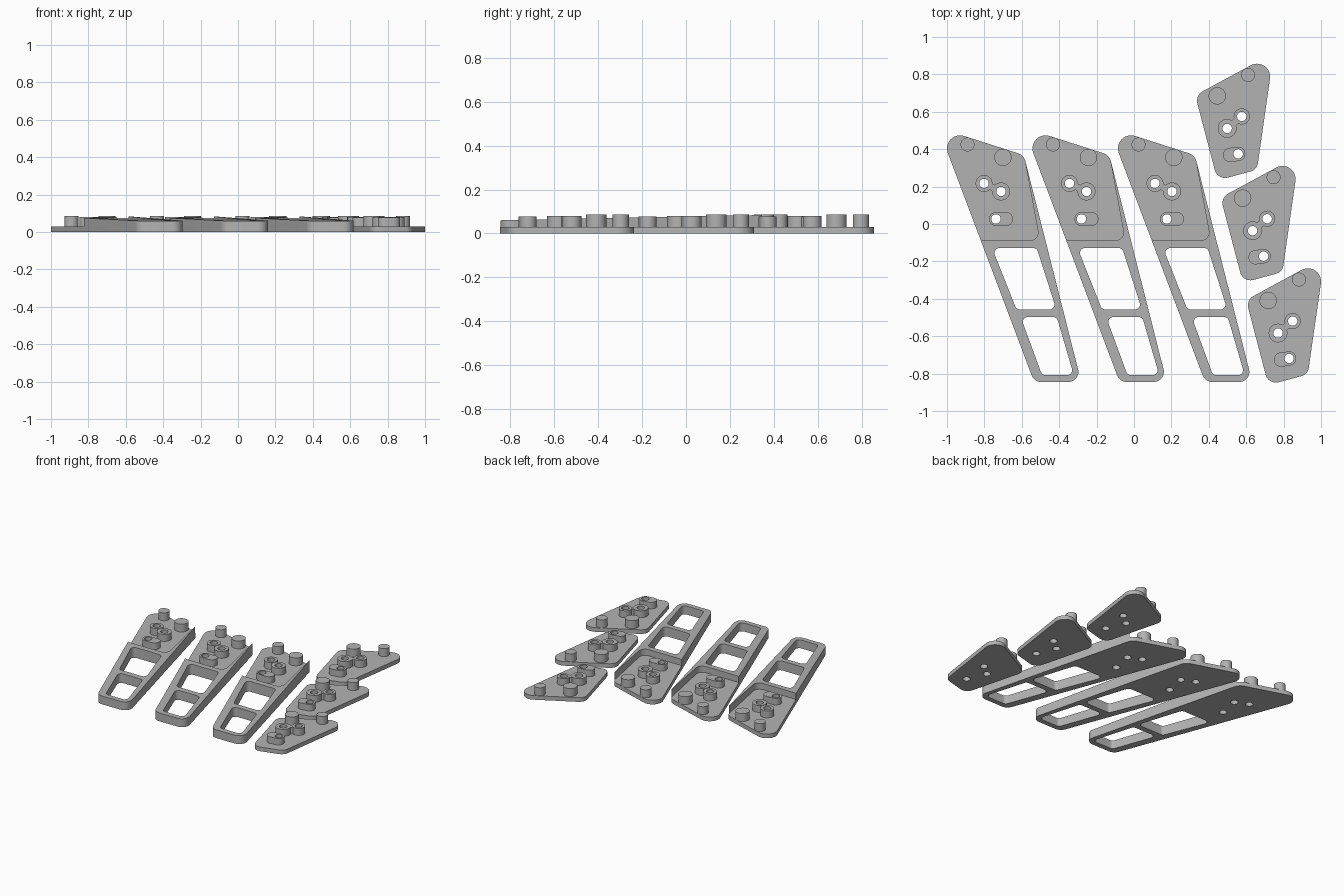
import bpy, bmesh, math
from mathutils import Vector
from mathutils.geometry import convex_hull_2d

if "Cube" in bpy.data.objects:
    bpy.data.objects.remove(bpy.data.objects["Cube"])

grey = bpy.data.materials.new("light_grey")
grey.use_nodes = True
grey.diffuse_color = (0.45, 0.45, 0.45, 1)
grey.node_tree.nodes["Principled BSDF"].inputs["Base Color"].default_value = grey.diffuse_color

FLOOR, RING_TOP, SLOT_TOP, PEG_TOP = 0.03, 0.08, 0.077, 0.087
HOLE = 0.025


def prism(name, circles, low, high, slope=0.0, y0=0.0):
    """Extrude the rounded outline wrapped around (x, y, radius) circles."""
    pts = [Vector((x + r * math.cos(a), y + r * math.sin(a)))
           for x, y, r in circles
           for a in (i * math.tau / 40 for i in range(40))]
    ring = [pts[i] for i in convex_hull_2d(pts)]
    bm = bmesh.new()
    bottom = [bm.verts.new((p.x, p.y, low)) for p in ring]
    top = [bm.verts.new((p.x, p.y, high + slope * (p.y - y0))) for p in ring]
    bm.faces.new(bottom)
    bm.faces.new(top)
    for i in range(len(ring)):
        j = (i + 1) % len(ring)
        bm.faces.new((bottom[i], bottom[j], top[j], top[i]))
    bmesh.ops.recalc_face_normals(bm, faces=bm.faces)
    mesh = bpy.data.meshes.new(name)
    bm.to_mesh(mesh)
    bm.free()
    mesh.materials.append(grey)
    obj = bpy.data.objects.new(name, mesh)
    bpy.context.collection.objects.link(obj)
    return obj


def combine(body, tool, operation):
    """Apply one boolean step and discard the tool."""
    mod = body.modifiers.new("step", "BOOLEAN")
    mod.operation, mod.solver, mod.object = operation, "EXACT", tool
    graph = bpy.context.evaluated_depsgraph_get()
    mesh = bpy.data.meshes.new_from_object(body.evaluated_get(graph))
    body.modifiers.clear()
    body.data = mesh
    bpy.data.objects.remove(tool)


def fittings(body, pegs, rings, slot):
    """Solid pegs, two bridged ring bosses and a slot boss, then the through holes."""
    for peg in pegs:
        combine(body, prism("peg", [peg], 0.01, PEG_TOP), "UNION")
    for ring in rings:
        combine(body, prism("ring", [ring], 0.01, RING_TOP), "UNION")
    bridge = [(x, y, 0.018) for x, y, r in rings]
    combine(body, prism("bridge", bridge, 0.01, SLOT_TOP), "UNION")
    combine(body, prism("slot", slot, 0.01, SLOT_TOP), "UNION")
    for x, y, r in rings + slot[:1]:
        combine(body, prism("hole", [(x, y, HOLE)], -0.1, 0.2), "DIFFERENCE")


def finish(body, name, count, step):
    """Smooth the round walls and lay out the repeats."""
    bpy.ops.object.select_all(action="DESELECT")
    body.select_set(True)
    bpy.context.view_layer.objects.active = body
    bpy.ops.object.shade_smooth_by_angle(angle=math.radians(30))
    body.name = name + "_1"
    for i in range(1, count):
        copy = body.copy()
        copy.name = f"{name}_{i + 1}"
        copy.location = Vector(step) * i
        bpy.context.collection.objects.link(copy)


# Handle: long wedge with a recessed seat and two windows
handle = prism("handle", [(-.93, .404, .07), (-.642, .318, .064),
                          (-.35, -.791, .053), (-.495, -.789, .056)],
               0, 0.06, slope=0.02, y0=-.845)
seat = [(-.957, .425, .096), (-.668, .356, .08), (-.556, -.045, .043), (-.797, -.045, .043)]
combine(handle, prism("seat", seat, FLOOR, 0.2), "DIFFERENCE")
upper = [(-.719, -.155), (-.54, -.155), (-.452, -.43), (-.61, -.43)]
lower = [(-.567, -.524), (-.433, -.524), (-.358, -.781), (-.473, -.781)]
for window in (upper, lower):
    cutter = prism("window", [(x, y, .027) for x, y in window], -0.1, 0.2)
    combine(handle, cutter, "DIFFERENCE")
fittings(handle,
         pegs=[(-.89, .425, .037), (-.701, .356, .046)],
         rings=[(-.802, .217, .045), (-.711, .174, .048)],
         slot=[(-.738, .027, .037), (-.684, .027, .037)])
finish(handle, "handle", 3, (.457, 0, 0))

# Cover plate: flat mating piece
cover = prism("cover_plate", [(.93, -.307, .07), (.882, -.762, .053),
                              (.759, -.791, .057), (.668, -.436, .059)], 0, FLOOR)
fittings(cover,
         pegs=[(.882, -.297, .037), (.717, -.409, .046)],
         rings=[(.848, -.519, .043), (.77, -.583, .05)],
         slot=[(.829, -.719, .038), (.786, -.725, .038)])
finish(cover, "cover_plate", 3, (-.136, .547, 0))
